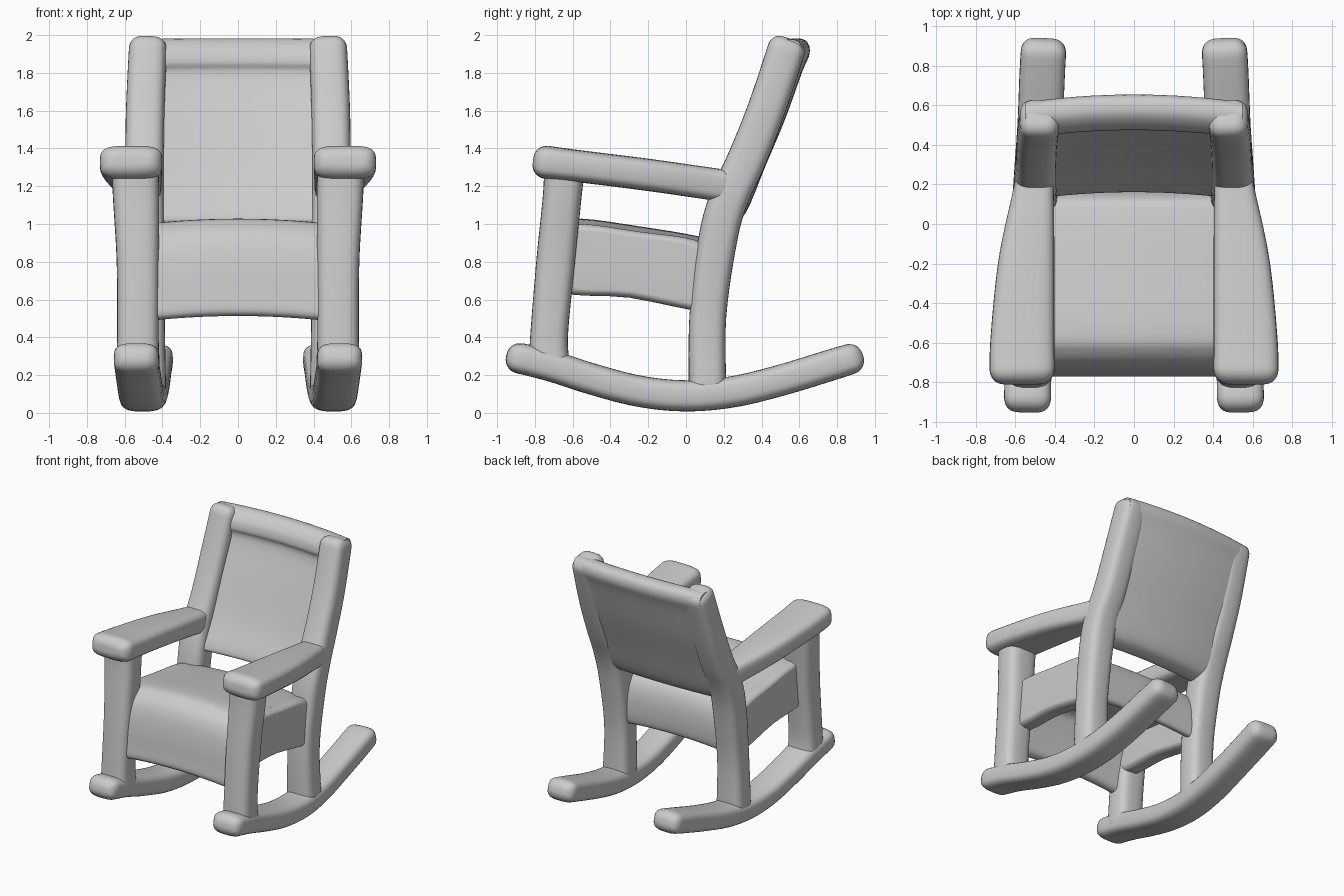
import bpy, bmesh, math
from mathutils import Vector

cube = bpy.data.objects.get("Cube")
if cube:
    bpy.data.objects.remove(cube, do_unlink=True)

grey = bpy.data.materials.new("plain_grey")
grey.use_nodes = True
grey.diffuse_color = (0.6, 0.6, 0.6, 1)
bsdf = grey.node_tree.nodes["Principled BSDF"]
bsdf.inputs["Base Color"].default_value = grey.diffuse_color
bsdf.inputs["Roughness"].default_value = 0.7


def spline(points, t, closed=False):
    """Catmull-Rom value at parameter t (in point units)."""
    n = len(points)
    i = int(t) if closed else min(int(t), n - 2)
    f = t - i

    def p(k):
        return Vector(points[k % n] if closed else points[max(0, min(n - 1, k))])
    a, b, c, d = p(i - 1), p(i), p(i + 1), p(i + 2)
    return 0.5 * (2 * b + (c - a) * f + (2 * a - 5 * b + 4 * c - d) * f ** 2
                  + (3 * b - a - 3 * c + d) * f ** 3)


def skin(name, rings):
    """Joins closed rings of points into a capped smooth solid."""
    bm = bmesh.new()
    loops = [[bm.verts.new(co) for co in ring] for ring in rings]
    for a, b in zip(loops, loops[1:]):
        for k in range(len(a)):
            j = (k + 1) % len(a)
            bm.faces.new((a[k], a[j], b[j], b[k]))
    bm.faces.new(loops[0])
    bm.faces.new(loops[-1])
    bmesh.ops.recalc_face_normals(bm, faces=bm.faces)
    mesh = bpy.data.meshes.new(name)
    bm.to_mesh(mesh)
    bm.free()
    obj = bpy.data.objects.new(name, mesh)
    bpy.context.collection.objects.link(obj)
    mesh.materials.append(grey)
    bpy.ops.object.select_all(action='DESELECT')
    obj.select_set(True)
    bpy.context.view_layer.objects.active = obj
    bpy.ops.object.shade_smooth_by_angle(angle=math.radians(50))


def rounding(near):
    """Quarter-circle inset: 1 at an end, 0 once clear of it."""
    return 1 - math.sqrt(1 - (1 - min(near, 1)) ** 2)


def beam(name, stations, side, fillet=0.07, square=0.62, steps=44, sides=28):
    """Rounded bar through stations (x, y, z, width, depth) with filleted ends."""
    path = []
    for i in range(steps + 1):
        t = (0.5 - 0.5 * math.cos(math.pi * i / steps)) * (len(stations) - 1)
        path.append(spline(stations, t))
    centres = [Vector((p[0] * side, p[1], p[2])) for p in path]
    lengths = [0]
    for a, b in zip(centres, centres[1:]):
        lengths.append(lengths[-1] + (b - a).length)
    rings = []
    for i, (c, p) in enumerate(zip(centres, path)):
        tangent = (centres[min(i + 1, steps)] - centres[max(i - 1, 0)]).normalized()
        across = Vector((1, 0, 0))
        across = (across - tangent * tangent.dot(across)).normalized()
        up = tangent.cross(across)
        inset = fillet * rounding(min(lengths[i], lengths[-1] - lengths[i]) / fillet)
        ring = []
        for k in range(sides):
            a = math.tau * k / sides
            u, v = (math.copysign(abs(q) ** square, q) for q in (math.cos(a), math.sin(a)))
            ring.append(c + across * u * (p[3] / 2 - inset) + up * v * (p[4] / 2 - inset))
        rings.append(ring)
    skin(name, rings)


def panel(name, profile, x0, x1, bow_y=0, bow_z=0, taper=0, steps=24, fine=4):
    """Side profile (y, z) stretched along x, bowed in the middle, ends tapered."""
    n = len(profile)
    outline = [spline(profile, k / fine, True) for k in range(n * fine)]
    middle = sum(outline, Vector((0, 0))) / len(outline)
    rings = []
    for i in range(steps + 1):
        s = 0.5 - 0.5 * math.cos(math.pi * i / steps)
        bulge = 1 - (2 * s - 1) ** 2
        x = x0 + (x1 - x0) * s
        scale = 1 - taper * rounding(min(x - x0, x1 - x) / 0.05)
        ring = [middle + (q - middle) * scale for q in outline]
        rings.append([Vector((x, q[0] + bow_y * bulge, q[1] + bow_z * bulge)) for q in ring])
    skin(name, rings)


# Frame bars, built once for each side
for label, side in (("left", 1), ("right", -1)):
    beam(label + "_rocker", [
        (.54, -.95, .305, .24, .16), (.535, -.72, .25, .235, .165),
        (.525, -.5, .18, .235, .165), (.515, -.25, .115, .235, .165),
        (.505, 0, .09, .235, .165), (.49, .25, .112, .235, .165),
        (.475, .5, .172, .23, .165), (.465, .75, .248, .23, .165),
        (.455, .935, .305, .23, .16)], side, .07)
    beam(label + "_front_post", [
        (.53, -.72, .2, .24, .23), (.53, -.725, .4, .22, .2),
        (.53, -.69, .8, .225, .205), (.54, -.655, 1.15, .245, .205),
        (.545, -.64, 1.35, .25, .22)], side)
    beam(label + "_back_post", [
        (.495, .115, .08, .23, .2), (.49, .115, .5, .205, .195),
        (.495, .165, .9, .215, .205), (.5, .225, 1.13, .215, .205),
        (.495, .325, 1.35, .205, .205), (.49, .43, 1.62, .205, .2),
        (.475, .55, 1.98, .2, .2)], side, .06)
    beam(label + "_armrest", [
        (.565, -.81, 1.335, .33, .18), (.565, -.6, 1.31, .325, .17),
        (.545, -.2, 1.26, .285, .17), (.51, .15, 1.21, .21, .17),
        (.5, .3, 1.19, .17, .17)], side, .075, .55)
    # Rounded board closing the side of the seat box
    board = [(-.72, .66), (-.3, .61), (.13, .53), (.18, .6), (.18, .82),
             (.05, .915), (-.25, .96), (-.55, 1.0), (-.72, .97)]
    x0, x1 = sorted((side * .42, side * .555))
    panel(label + "_seat_side", board, x0, x1, taper=.2)

# Seat shell: hanging front apron, sloping top and back board, open below
panel("seat_shell", [
    (-.77, .51), (-.765, .6), (-.75, .75), (-.715, .89), (-.65, .97), (-.55, 1.0),
    (-.25, .96), (.05, .91), (.13, .87), (.17, .75), (.17, .58), (.14, .54),
    (.09, .58), (.07, .72), (0, .79), (-.3, .83), (-.56, .85), (-.63, .75),
    (-.67, .6), (-.69, .51), (-.73, .485)], -.49, .49, 0, .028)

# Back panel: wide web flush with the posts behind, thicker rolled top rail
panel("back_panel", [
    (.28, 1.06), (.38, 1.3), (.485, 1.55), (.575, 1.8), (.615, 1.9), (.595, 1.965),
    (.52, 1.975), (.455, 1.92), (.435, 1.85), (.445, 1.78), (.355, 1.55),
    (.235, 1.25), (.13, 1.05), (.135, 1.0), (.21, 1.0)], -.55, .55, .04, .005)
